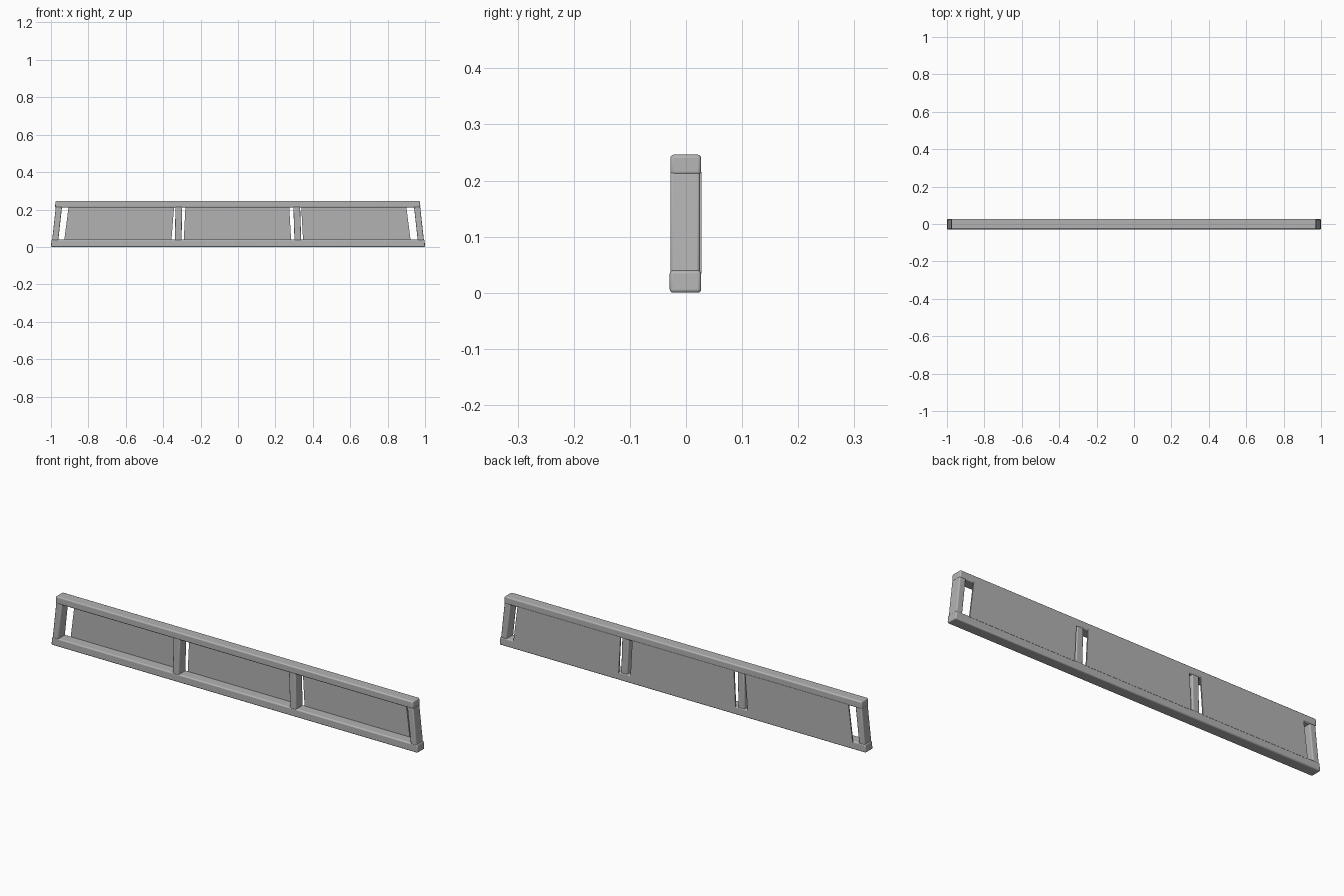
import bpy

if "Cube" in bpy.data.objects:
    bpy.data.objects.remove(bpy.data.objects["Cube"])

grey = bpy.data.materials.new("plain grey")
grey.diffuse_color = (0.45, 0.45, 0.45, 1)
grey.use_nodes = True
grey.node_tree.nodes["Principled BSDF"].inputs["Base Color"].default_value = grey.diffuse_color


def prism(name, bottom, top, y0, y1, z0, z1, bevel=0.0):
    """Upright block whose left/right edges may lean between bottom and top."""
    verts = []
    for (xa, xb), z in ((bottom, z0), (top, z1)):
        verts += [(xa, y0, z), (xb, y0, z), (xb, y1, z), (xa, y1, z)]
    faces = [(3, 2, 1, 0), (4, 5, 6, 7), (0, 1, 5, 4),
             (1, 2, 6, 5), (2, 3, 7, 6), (3, 0, 4, 7)]
    mesh = bpy.data.meshes.new(name)
    mesh.from_pydata(verts, [], faces)
    mesh.materials.append(grey)
    ob = bpy.data.objects.new(name, mesh)
    bpy.context.collection.objects.link(ob)
    if bevel:
        mod = ob.modifiers.new("rounded edges", 'BEVEL')
        mod.width = bevel
        mod.segments = 3
        bpy.context.view_layer.objects.active = ob
        ob.select_set(True)
        bpy.ops.object.shade_smooth_by_angle()
        ob.select_set(False)
    return ob


# Long rails
prism("bottom_rail", (-1, 1), (-0.997, 0.997), -0.029, 0.027, 0, 0.04, 0.006)
prism("top_rail", (-0.978, 0.975), (-0.976, 0.973), -0.028, 0.027, 0.21, 0.246, 0.006)

# Leaning posts: outer pair and inner pair
for side, s in (("left", -1), ("right", 1)):
    for name, lo, hi in (("outer_post", (0.961, 0.994), (0.941, 0.974)),
                         ("inner_post", (0.302, 0.338), (0.296, 0.332))):
        b = sorted(s * x for x in lo)
        t = sorted(s * x for x in hi)
        if s < 0 and name == "inner_post":
            t = [x - 0.002 for x in t]
        prism(side + "_" + name, b, t, -0.028, 0.025, 0.034, 0.216, 0.005)

# Thin infill panels, set at the back with gaps beside the posts
for name, b, t in (("left_panel", (-0.929, -0.356), (-0.906, -0.342)),
                   ("middle_panel", (-0.290, 0.284), (-0.281, 0.274)),
                   ("right_panel", (0.348, 0.923), (0.338, 0.900))):
    prism(name, b, t, 0.022, 0.028, 0.034, 0.215)
